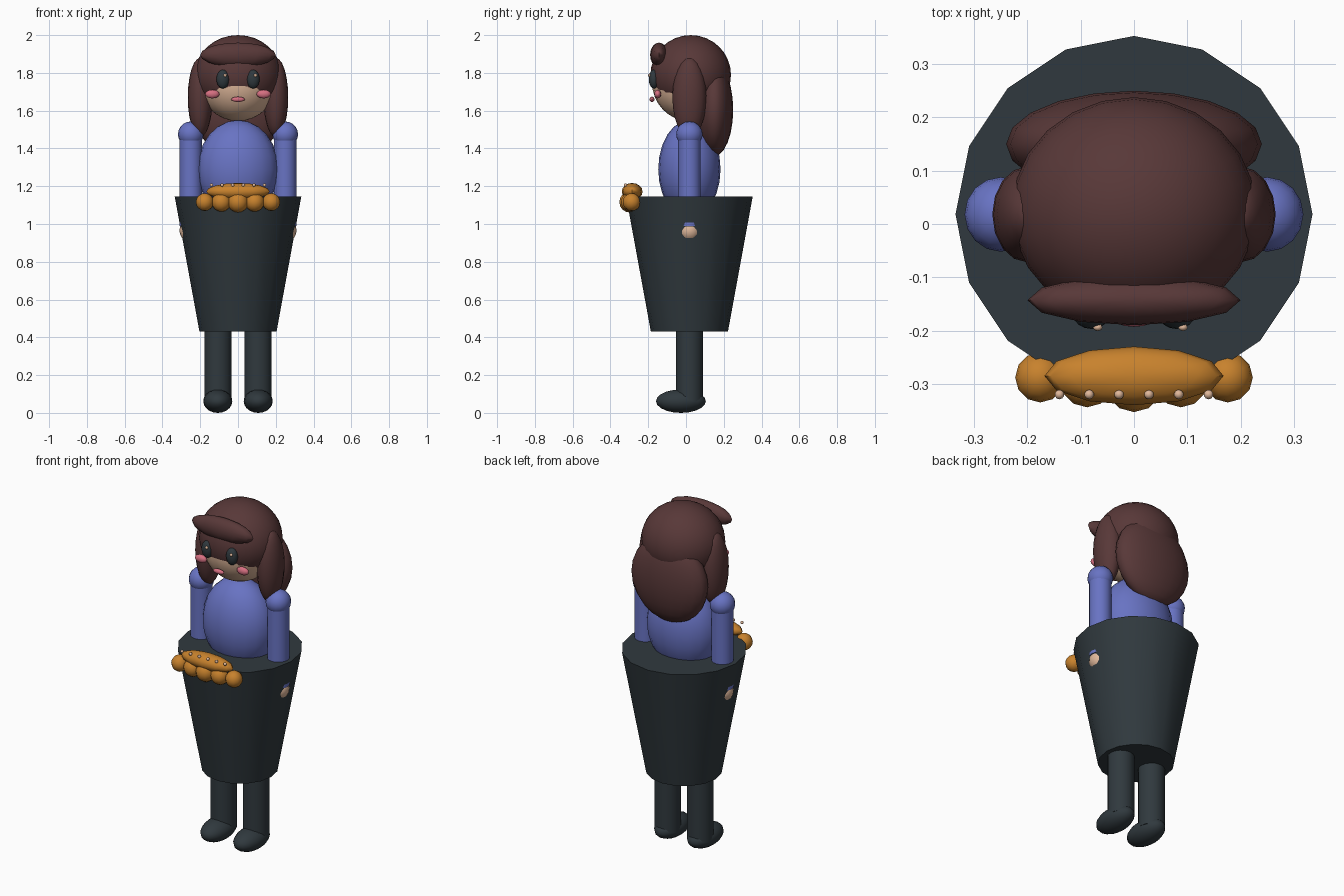
import bpy
import bmesh
import math
from mathutils import Matrix, Vector

cube = bpy.data.objects.get("Cube")
if cube:
    bpy.data.objects.remove(cube, do_unlink=True)


def material(name, *rgb):
    """Flat material from 0-255 display values."""
    col = [((c / 255 + 0.055) / 1.055) ** 2.4 for c in rgb] + [1]
    m = bpy.data.materials.new(name)
    m.use_nodes = True
    m.diffuse_color = col
    bsdf = next(n for n in m.node_tree.nodes if n.type == "BSDF_PRINCIPLED")
    bsdf.inputs["Base Color"].default_value = col
    bsdf.inputs["Roughness"].default_value = 0.8
    return m


DARK = material("dark slate", 48, 57, 62)
BLUE = material("soft blue", 104, 115, 195)
HAIR = material("brown hair", 88, 56, 56)
SKIN = material("skin", 224, 184, 155)
PINK = material("pink", 215, 112, 130)
GOLD = material("golden orange", 200, 130, 45)


def finish(name, bm, mat):
    me = bpy.data.meshes.new(name)
    bm.to_mesh(me)
    bm.free()
    me.materials.append(mat)
    ob = bpy.data.objects.new(name, me)
    bpy.context.collection.objects.link(ob)
    bpy.ops.object.select_all(action="DESELECT")
    ob.select_set(True)
    bpy.context.view_layer.objects.active = ob
    bpy.ops.object.shade_smooth_by_angle(angle=math.radians(65))
    return ob


def ellipsoid(name, mat, centre, radii, seg=20, rings=12):
    bm = bmesh.new()
    place = Matrix.Translation(centre) @ Matrix.Diagonal(Vector(radii).to_4d())
    bmesh.ops.create_uvsphere(bm, u_segments=seg, v_segments=rings,
                              radius=1, matrix=place)
    return finish(name, bm, mat)


def column(name, mat, x, y, z0, z1, r0, r1, seg=16):
    bm = bmesh.new()
    bmesh.ops.create_cone(bm, cap_ends=True, segments=seg, radius1=r0,
                          radius2=r1, depth=z1 - z0,
                          matrix=Matrix.Translation((x, y, (z0 + z1) / 2)))
    return finish(name, bm, mat)


AXIS = 0.018  # depth of the body's centre line

# Body and skirt
column("skirt", DARK, 0, AXIS, 0.43, 1.145, 0.204, 0.335)
ellipsoid("torso", BLUE, (0, AXIS, 1.29), (0.215, 0.165, 0.26))

# Head, hair and fringe
ellipsoid("head", SKIN, (0, AXIS, 1.75), (0.205, 0.198, 0.205), 24, 16)
ellipsoid("hair_cap", HAIR, (0, 0.025, 1.79), (0.23, 0.213, 0.21), 24, 16)
ellipsoid("back_hair", HAIR, (0, 0.15, 1.605), (0.24, 0.1, 0.245))
ellipsoid("fringe", HAIR, (0, -0.143, 1.895), (0.2, 0.047, 0.065), 12, 10)
ellipsoid("mouth", PINK, (0, -0.18, 1.66), (0.036, 0.013, 0.014), 12, 8)

# Paired parts
for side, s in (("left", 1), ("right", -1)):
    column(side + "_leg", DARK, s * 0.106, AXIS, 0.06, 0.46, 0.072, 0.072)
    ellipsoid(side + "_shoe", DARK, (s * 0.107, -0.027, 0.062),
              (0.077, 0.132, 0.062), 16, 10)
    column(side + "_arm", BLUE, s * 0.25, AXIS, 0.99, 1.475, 0.06, 0.06)
    ellipsoid(side + "_shoulder", BLUE, (s * 0.25, AXIS, 1.475),
              (0.068, 0.07, 0.068), 16, 10)
    ellipsoid(side + "_hand", SKIN, (s * 0.25, AXIS, 0.965),
              (0.06, 0.06, 0.06), 16, 10)
    ellipsoid(side + "_lock", HAIR, (s * 0.2, AXIS, 1.67),
              (0.066, 0.09, 0.21), 16, 12)
    ellipsoid(side + "_eye", DARK, (s * 0.08, -0.17, 1.767),
              (0.034, 0.027, 0.05), 16, 10)
    ellipsoid(side + "_eye_glint", SKIN, (s * 0.08 + 0.012, -0.194, 1.787),
              (0.009, 0.007, 0.009), 8, 6)
    ellipsoid(side + "_cheek", PINK, (s * 0.136, -0.15, 1.688),
              (0.038, 0.018, 0.023), 12, 8)

# Golden ornament on the skirt's front rim
ellipsoid("ornament_crest", GOLD, (0, -0.285, 1.172), (0.168, 0.055, 0.045), 12, 8)
for i in range(-2, 3):
    r = 0.055 - 0.004 * abs(i)
    ellipsoid(f"ornament_bead_{i + 3}", GOLD,
              (i * 0.088, -0.298 + 0.005 * abs(i), 1.116), (r, r, r), 12, 8)
for i in range(6):
    ellipsoid(f"pearl_{i + 1}", SKIN, (-0.14 + 0.056 * i, -0.32, 1.206),
              (0.009, 0.009, 0.009), 10, 6)
